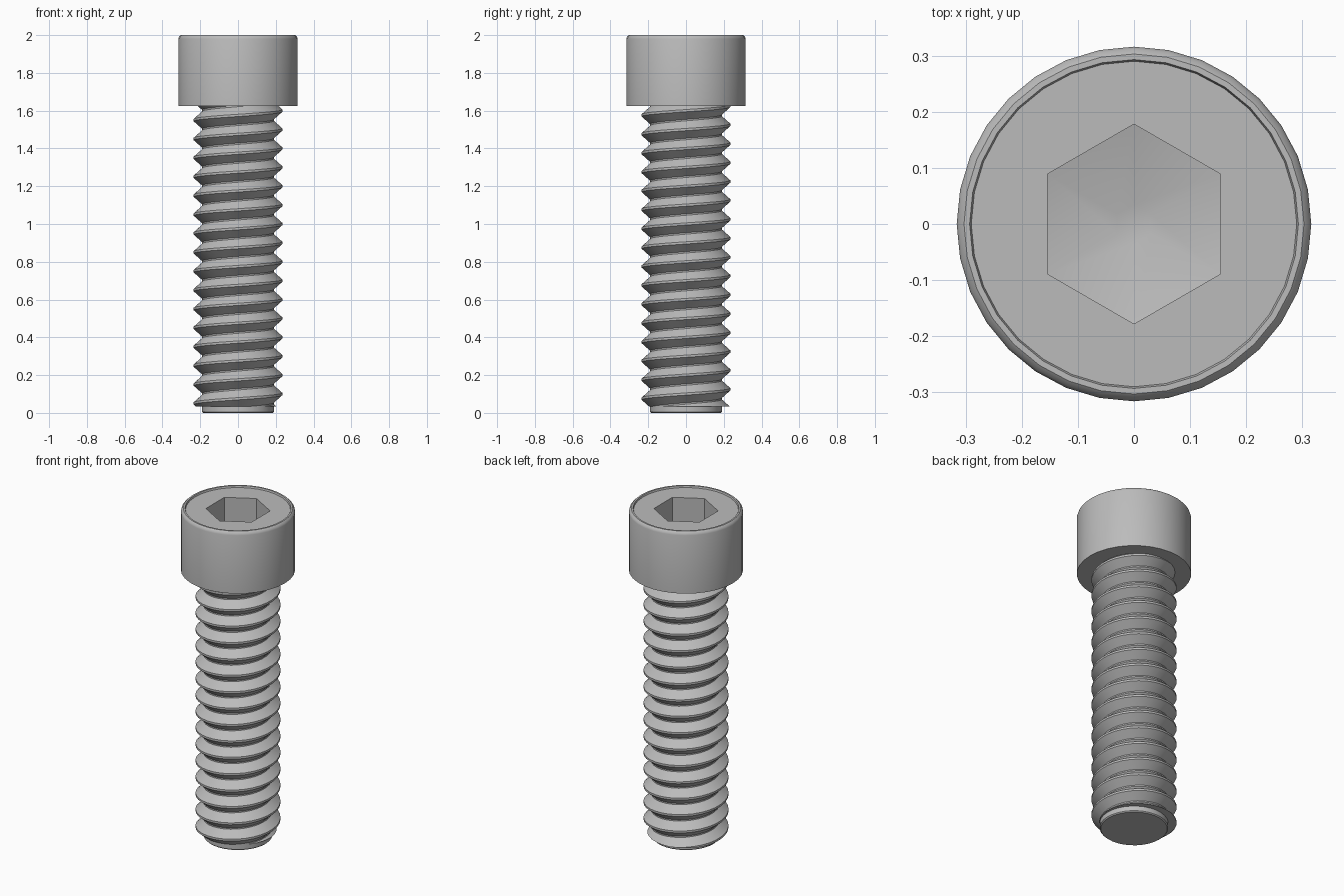
import bpy
import bmesh
from math import sin, cos, pi

cube = bpy.data.objects.get("Cube")
if cube:
    bpy.data.objects.remove(cube, do_unlink=True)

SIDES = 32
PITCH = 0.1
ROOT, CREST = 0.19, 0.235
THREAD_START, HEAD_BASE = 0.035, 1.625

steel = bpy.data.materials.new("steel_grey")
steel.use_nodes = True
steel.diffuse_color = (0.5, 0.5, 0.5, 1)
steel.node_tree.nodes["Principled BSDF"].inputs["Base Color"].default_value = (0.5, 0.5, 0.5, 1)


def ring(bm, radius, z, sides=SIDES):
    """Ring of vertices with a corner on the y axis."""
    angles = [pi / 2 + 2 * pi * i / sides for i in range(sides)]
    return [bm.verts.new((radius * cos(a), radius * sin(a), z)) for a in angles]


def skin(bm, a, b, closed=True):
    """Quads between two rows of vertices."""
    for i in range(len(a) if closed else len(a) - 1):
        j = (i + 1) % len(a)
        bm.faces.new((a[i], a[j], b[j], b[i]))


def lathe(bm, profile, sides=SIDES):
    rings = [ring(bm, r, z, sides) for r, z in profile]
    for a, b in zip(rings, rings[1:]):
        skin(bm, a, b)
    return rings


def loop_edges(bm, loop):
    return [bm.edges.get((loop[i - 1], loop[i])) for i in range(len(loop))]


def finish(bm, name):
    bmesh.ops.recalc_face_normals(bm, faces=bm.faces)
    mesh = bpy.data.meshes.new(name)
    bm.to_mesh(mesh)
    bm.free()
    mesh.materials.append(steel)
    obj = bpy.data.objects.new(name, mesh)
    bpy.context.collection.objects.link(obj)
    bpy.ops.object.select_all(action="DESELECT")
    obj.select_set(True)
    bpy.context.view_layer.objects.active = obj
    bpy.ops.object.shade_smooth_by_angle(angle=pi / 6)
    return obj


# Cap head: rounded rim, shallow recessed top, hexagonal socket with a drilled point
bm = bmesh.new()
outer = lathe(bm, [(0.316, HEAD_BASE), (0.316, 1.98), (0.312, 1.992),
                   (0.303, 2.0), (0.293, 2.0), (0.29, 1.99)])
bm.faces.new(outer[0])
socket = lathe(bm, [(0.178, 1.99), (0.178, 1.80), (0.035, 1.765)], 6)
bm.faces.new(socket[-1])
bmesh.ops.triangle_fill(bm, use_beauty=True,
                        edges=loop_edges(bm, outer[-1]) + loop_edges(bm, socket[0]))
finish(bm, "cap_head")

# Plain core, showing as the tip below the thread
bm = bmesh.new()
core = lathe(bm, [(ROOT - 0.006, 0), (ROOT, 0.006), (ROOT, HEAD_BASE + 0.01)])
bm.faces.new(core[0])
bm.faces.new(core[-1])
finish(bm, "shank_core")

# Right-handed thread ridge, cut flat at both ends
bm = bmesh.new()
section = [(ROOT - 0.01, -0.055), (CREST, -0.006), (CREST, 0.006), (ROOT - 0.01, 0.055)]
turns = 18
rows = []
for i in range(turns * SIDES + 1):
    t = i / SIDES
    a = pi + 2 * pi * t
    z = PITCH * (t - 0.5)
    rows.append([bm.verts.new((r * cos(a), r * sin(a), z + dz)) for r, dz in section])
for a, b in zip(rows, rows[1:]):
    skin(bm, a, b, closed=False)
for z, up in ((THREAD_START, -1), (HEAD_BASE + 0.005, 1)):
    cut = bmesh.ops.bisect_plane(bm, geom=bm.verts[:] + bm.edges[:] + bm.faces[:],
                                 plane_co=(0, 0, z), plane_no=(0, 0, up), clear_outer=True)
    # Close the cut with flat faces reaching in to the core
    edges = [e for e in cut["geom_cut"] if isinstance(e, bmesh.types.BMEdge)]
    new = bmesh.ops.extrude_edge_only(bm, edges=edges)["geom"]
    for v in new:
        if isinstance(v, bmesh.types.BMVert):
            scale = (ROOT - 0.01) / max(v.co.xy.length, ROOT - 0.01)
            v.co.x *= scale
            v.co.y *= scale
finish(bm, "thread")
